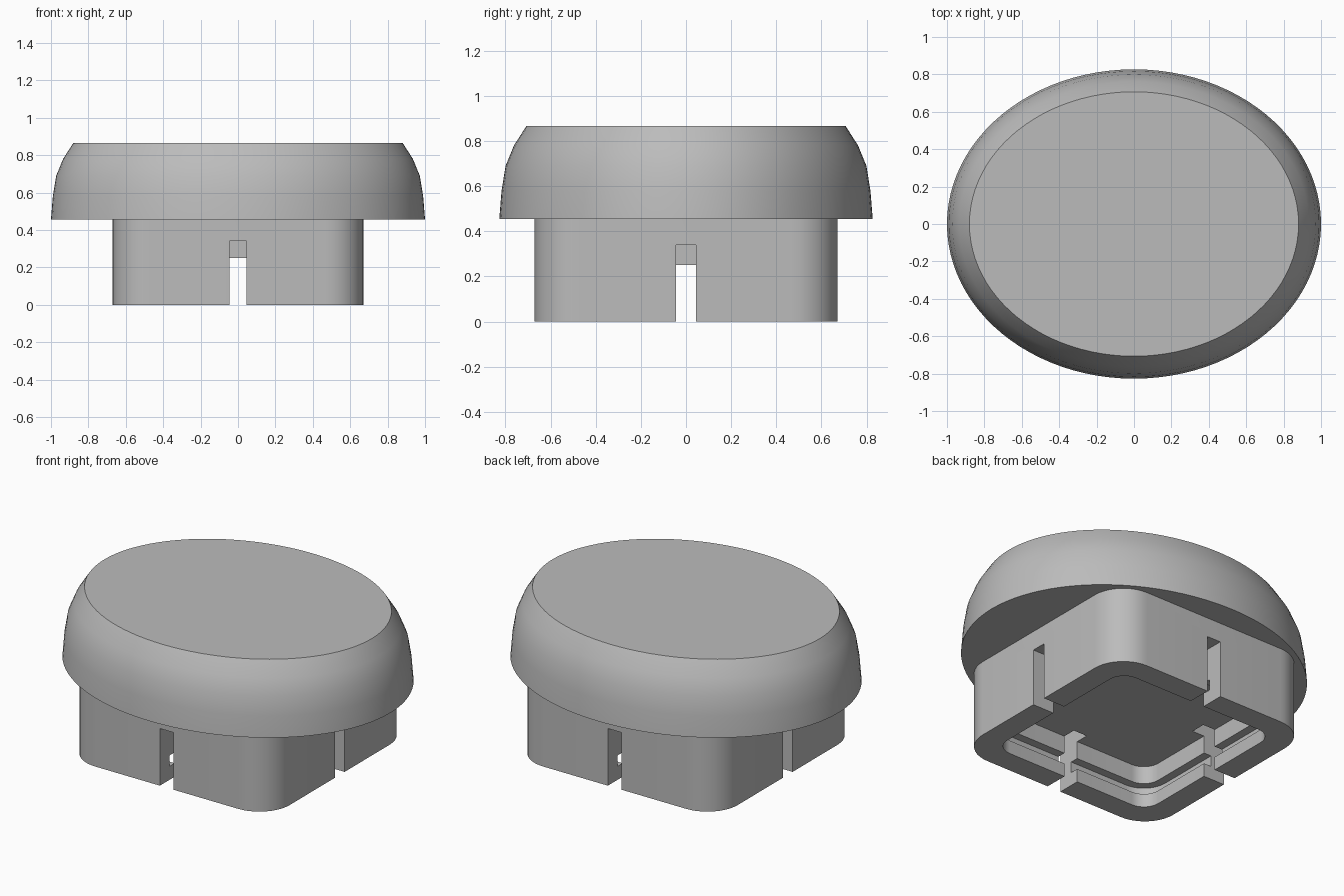
import bpy, bmesh, math
from mathutils import Matrix

old = bpy.data.objects.get("Cube")
if old:
    bpy.data.objects.remove(old)

grey = bpy.data.materials.new("plain grey")
grey.use_nodes = True
grey.diffuse_color = (0.5, 0.5, 0.5, 1)
grey.node_tree.nodes["Principled BSDF"].inputs["Base Color"].default_value = (0.5, 0.5, 0.5, 1)


def finish(name, bm):
    bmesh.ops.recalc_face_normals(bm, faces=bm.faces)
    mesh = bpy.data.meshes.new(name)
    bm.to_mesh(mesh)
    bm.free()
    mesh.materials.append(grey)
    obj = bpy.data.objects.new(name, mesh)
    bpy.context.scene.collection.objects.link(obj)
    return obj


def smooth(obj, degrees):
    bpy.ops.object.select_all(action='DESELECT')
    obj.select_set(True)
    bpy.context.view_layer.objects.active = obj
    bpy.ops.object.shade_smooth_by_angle(angle=math.radians(degrees))


def loft(name, outlines):
    """Skin a stack of (points, z) outlines and cap both ends."""
    bm = bmesh.new()
    rings = [[bm.verts.new((x, y, z)) for x, y in pts] for pts, z in outlines]
    n = len(rings[0])
    for a, b in zip(rings, rings[1:]):
        for i in range(n):
            j = (i + 1) % n
            bm.faces.new((a[i], a[j], b[j], b[i]))
    bm.faces.new(rings[0])
    bm.faces.new(rings[-1])
    return finish(name, bm)


def ellipse(a, b, n=96):
    return [(a * math.cos(math.tau * i / n), b * math.sin(math.tau * i / n)) for i in range(n)]


def rounded_square(half, radius, steps=10):
    pts = []
    for corner in range(4):
        mid = math.radians(45 + 90 * corner)
        cx = math.copysign(half - radius, math.cos(mid))
        cy = math.copysign(half - radius, math.sin(mid))
        for i in range(steps + 1):
            t = math.pi / 2 * (corner + i / steps)
            pts.append((cx + radius * math.cos(t), cy + radius * math.sin(t)))
    return pts


# Domed oval cap: each level is pulled in from the rim
levels = [(0, 0.455), (0.01, 0.58), (0.028, 0.69), (0.065, 0.78), (0.12, 0.866)]
cap = loft("oval_cap", [(ellipse(1 - d, 0.827 - d), z) for d, z in levels])
smooth(cap, 30)

# Hollow square socket with a snap groove inside
outer = rounded_square(0.67, 0.2)
inner = rounded_square(0.53, 0.1)
groove = rounded_square(0.58, 0.15)
socket = loft("square_socket", [(inner, 0.25), (inner, 0.145), (groove, 0.145), (groove, 0.08),
                                (inner, 0.08), (inner, 0), (outer, 0), (outer, 0.47)])

# Slots through the middle of each wall
bm = bmesh.new()
for k in range(4):
    place = (Matrix.Rotation(k * math.pi / 2, 4, 'Z') @ Matrix.Translation((0.625, 0, 0.12))
             @ Matrix.Diagonal((0.35, 0.09, 0.44, 1)))
    bmesh.ops.create_cube(bm, size=1, matrix=place)
cutter = finish("slot_cutter", bm)
cutter.hide_render = True
cut = socket.modifiers.new("slots", 'BOOLEAN')
cut.operation = 'DIFFERENCE'
cut.solver = 'EXACT'
cut.object = cutter
bpy.context.view_layer.objects.active = socket
bpy.ops.object.modifier_apply(modifier=cut.name)
bpy.data.objects.remove(cutter)
smooth(socket, 30)
